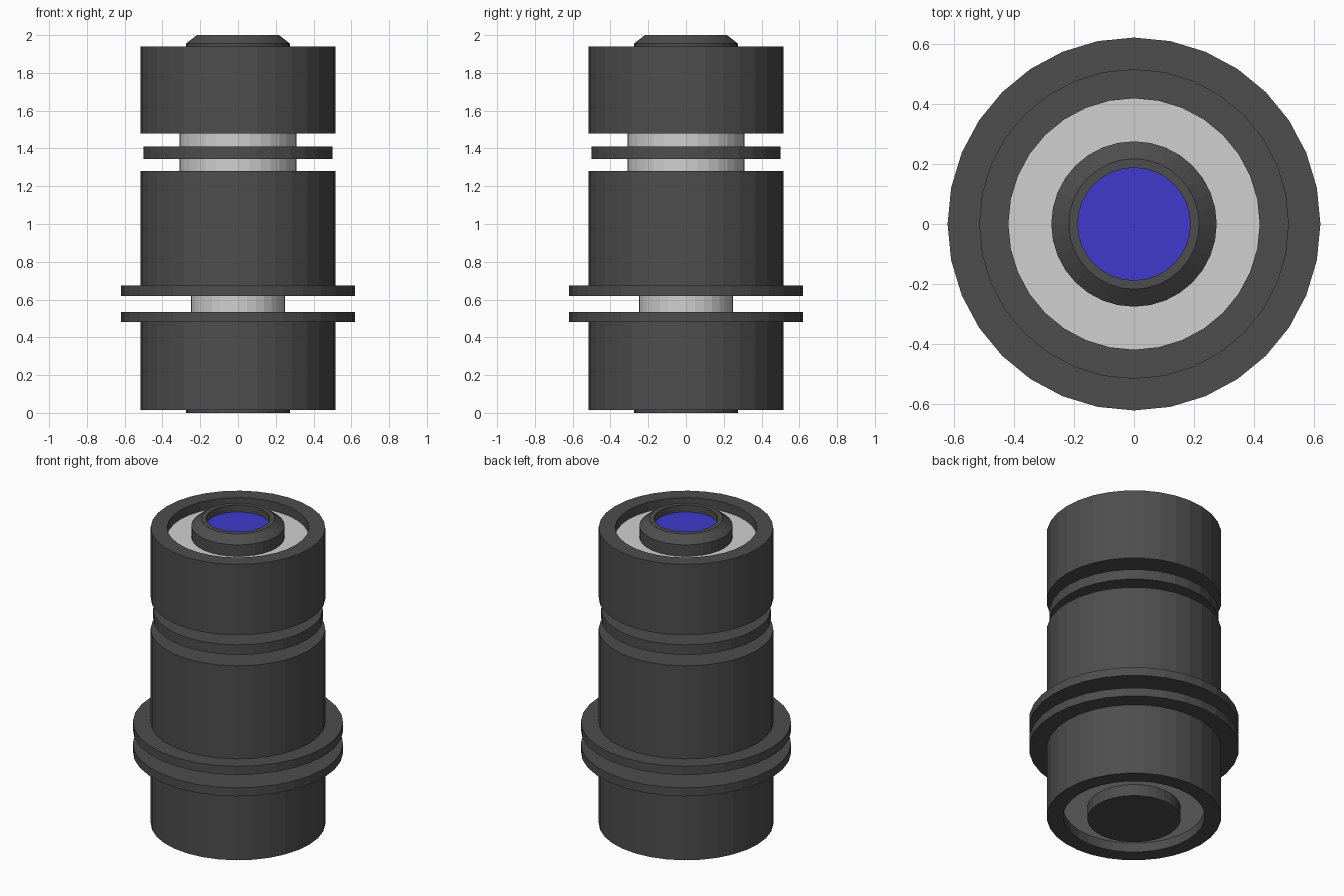
import bpy, bmesh, math

if "Cube" in bpy.data.objects:
    bpy.data.objects.remove(bpy.data.objects["Cube"])

SIDES = 32


def material(name, rgb):
    m = bpy.data.materials.new(name)
    m.diffuse_color = (*rgb, 1)
    m.use_nodes = True
    m.node_tree.nodes["Principled BSDF"].inputs["Base Color"].default_value = m.diffuse_color
    return m


DARK = material("dark grey", (0.075, 0.075, 0.075))
PALE = material("pale grey", (0.63, 0.63, 0.63))
BLUE = material("blue", (0.053, 0.043, 0.61))


def lathe(name, profile, mat, bottom=None, top=None):
    """Turn a (radius, z) profile, running bottom to top, around z.
    bottom and top are the materials of the end caps, or None for no cap."""
    bm = bmesh.new()
    mats = [mat] + [m for m in (bottom, top) if m and m != mat]
    rings = []
    for r, z in profile:
        rings.append([bm.verts.new((r * math.cos(2 * math.pi * i / SIDES),
                                    r * math.sin(2 * math.pi * i / SIDES), z))
                      for i in range(SIDES)])
    for a, b in zip(rings, rings[1:]):
        for i in range(SIDES):
            j = (i + 1) % SIDES
            bm.faces.new((a[i], a[j], b[j], b[i]))
    if bottom:
        bm.faces.new(rings[0][::-1]).material_index = mats.index(bottom)
    if top:
        bm.faces.new(rings[-1]).material_index = mats.index(top)
    me = bpy.data.meshes.new(name)
    bm.to_mesh(me)
    bm.free()
    for m in mats:
        me.materials.append(m)
    ob = bpy.data.objects.new(name, me)
    bpy.context.collection.objects.link(ob)
    return ob


# Lower casing: recessed pale underside, flange on top
lathe("lower_casing", [(.418, .075), (.418, .015), (.515, .015), (.515, .48),
                       (.62, .48), (.62, .535)], DARK, PALE, DARK)
lathe("bottom_plug", [(.275, 0), (.275, .075)], DARK, DARK)

# Middle casing with flange below
lathe("middle_casing", [(.62, .62), (.62, .675), (.515, .675), (.515, 1.28)],
      DARK, DARK, DARK)

# Pale shafts seen in the gaps
lathe("lower_shaft", [(.25, .535), (.25, .62)], PALE)
lathe("upper_shaft", [(.31, 1.28), (.31, 1.48)], PALE)
lathe("gap_disc", [(.50, 1.345), (.50, 1.41)], DARK, DARK, DARK)

# Upper casing with recessed pale top
lathe("upper_casing", [(.515, 1.48), (.515, 1.94), (.418, 1.94), (.418, 1.88)],
      DARK, DARK, PALE)

# Bevelled emitter ring with sunken blue disc
lathe("emitter_ring", [(.275, 1.88), (.275, 1.955), (.217, 2), (.187, 2),
                       (.187, 1.955)], DARK, None, BLUE)
